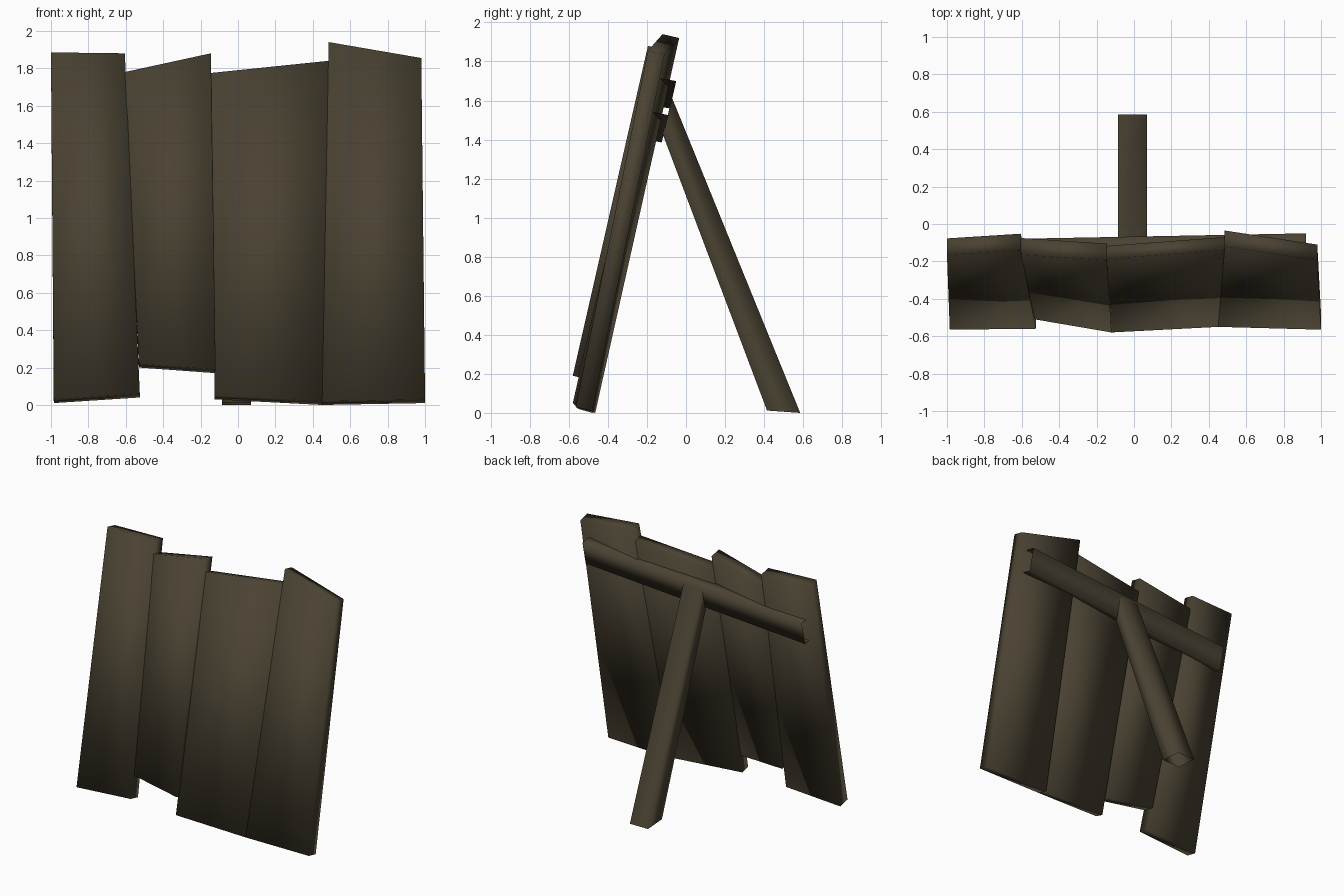
import bpy, bmesh
from mathutils import Vector

if "Cube" in bpy.data.objects:
    bpy.data.objects.remove(bpy.data.objects["Cube"])

wood = bpy.data.materials.new("dark weathered wood")
wood.diffuse_color = (0.07, 0.056, 0.033, 1)
wood.use_nodes = True
wood.node_tree.nodes["Principled BSDF"].inputs["Base Color"].default_value = wood.diffuse_color


def loft(name, start, end, capped):
    """Join two matching four-point sections into a smooth-shaded timber."""
    bm = bmesh.new()
    a = [bm.verts.new(p) for p in start]
    b = [bm.verts.new(p) for p in end]
    for i in range(4):
        j = (i + 1) % 4
        bm.faces.new((a[i], a[j], b[j], b[i]))
    if capped:
        bm.faces.new(a[::-1])
        bm.faces.new(b)
    bmesh.ops.recalc_face_normals(bm, faces=bm.faces)
    for f in bm.faces:
        f.smooth = True
    mesh = bpy.data.meshes.new(name)
    bm.to_mesh(mesh)
    bm.free()
    mesh.materials.append(wood)
    ob = bpy.data.objects.new(name, mesh)
    bpy.context.collection.objects.link(ob)
    return ob


# Leaning wall planks: front corners bottom left, bottom right, top right, top left, then thickness
planks = [
    ("left_plank", (-.985, -.565, .03), (-.525, -.56, .06), (-.605, -.14, 1.88), (-1, -.165, 1.885), .088),
    ("recessed_plank", (-.53, -.51, .22), (-.12, -.58, .19), (-.145, -.195, 1.88), (-.605, -.165, 1.78), .09),
    ("wide_plank", (-.125, -.58, .05), (.45, -.55, .02), (.485, -.14, 1.84), (-.145, -.187, 1.775), .07),
    ("right_plank", (.45, -.55, .02), (1, -.565, .03), (.98, -.195, 1.855), (.485, -.12, 1.94), .085),
]
for name, *front, depth in planks:
    shift = Vector((0, depth, -.02))
    loft(name, front, [Vector(p) + shift for p in front], True)


# Sloping cross beam behind the planks, open at its ends
def beam_end(x, y, z):
    return [(x, y - .115, z - .07), (x, y - .02, z - .09),
            (x, y + .02, z + .085), (x, y - .075, z + .1)]


loft("cross_beam", beam_end(-.93, -.105, 1.475), beam_end(.92, -.07, 1.615), False)

# Rear prop, open at its ends
loft("rear_prop",
     [(-.085, .415, .012), (.07, .415, .012), (.07, .585, 0), (-.085, .585, 0)],
     [(-.085, -.12, 1.43), (.07, -.12, 1.43), (.07, -.07, 1.61), (-.085, -.07, 1.61)], False)
